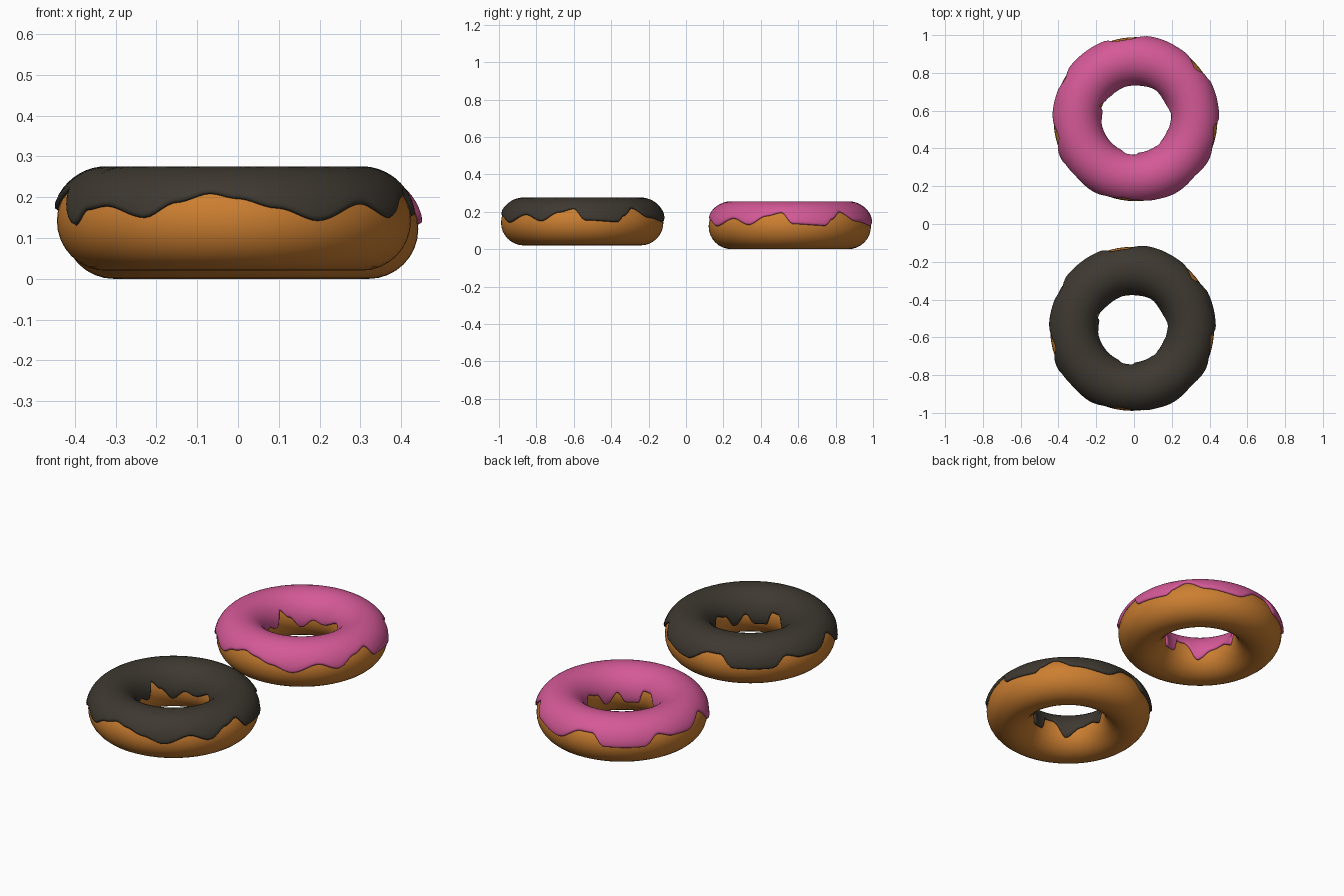
import bpy
import bmesh
from math import sin, cos, asin, pi, radians

cube = bpy.data.objects.get("Cube")
if cube:
    bpy.data.objects.remove(cube, do_unlink=True)

RING = 0.312      # radius of the ring's centre line
DOUGH = 0.122     # radius of the dough's cross-section
ICING = 0.134     # radius of the icing's cross-section
STEPS = 180       # slices around the ring
ARC = 20          # spans across the icing

# Icing edge as (degrees from the front, height in thousandths)
OUTER_EDGE = [(1, 180), (14, 155), (28, 122), (46, 166), (60, 130), (73, 180), (84, 200),
              (92, 135), (116, 125), (121, 160), (130, 203), (144, 150), (168, 126),
              (185, 190), (194, 190), (203, 125), (230, 122), (240, 180), (252, 155),
              (265, 150), (283, 200), (298, 110), (304, 150), (314, 160), (330, 130),
              (341, 170), (352, 193)]
INNER_EDGE = [(0, 165), (9, 90), (28, 85), (42, 142), (60, 80), (78, 150), (97, 170),
              (120, 120), (146, 160), (180, 115), (197, 130), (216, 85), (236, 150),
              (249, 192), (259, 105), (279, 135), (300, 120), (324, 70), (345, 165)]


def make_material(name, colour, roughness):
    mat = bpy.data.materials.new(name)
    mat.use_nodes = True
    mat.diffuse_color = (*colour, 1)
    shader = mat.node_tree.nodes["Principled BSDF"]
    shader.inputs["Base Color"].default_value = (*colour, 1)
    shader.inputs["Roughness"].default_value = roughness
    return mat


def edge_tilt(table, degrees):
    """Angle on the cross-section where the icing stops, eased between drips."""
    looped = table + [(table[0][0] + 360, table[0][1])]
    if degrees < table[0][0]:
        degrees += 360
    for (a, low), (b, high) in zip(looped, looped[1:]):
        if a <= degrees <= b:
            t = (degrees - a) / (b - a)
            t = t * t * (3 - 2 * t)
            height = (low + (high - low) * t) / 1000
            return asin((height - DOUGH) / ICING)


def icing_section(degrees):
    """Cross-section points (tilt, radius) from the outer lip over the top to the inner lip."""
    start = edge_tilt(OUTER_EDGE, degrees)
    end = pi - edge_tilt(INNER_EDGE, degrees)
    lip = [(0.05, DOUGH - 0.006), (0.0, DOUGH + 0.003), (0.03, ICING - 0.002)]
    points = [(start + t, r) for t, r in lip]
    first, last = start + 0.1, end - 0.1
    points += [(first + (last - first) * i / ARC, ICING) for i in range(ARC + 1)]
    points += [(end - t, r) for t, r in reversed(lip)]
    return points


def make_icing(name, centre, material):
    bm = bmesh.new()
    rings = []
    for step in range(STEPS):
        degrees = step * 360 / STEPS
        a = radians(degrees)
        ring = []
        for tilt, r in icing_section(degrees):
            reach = RING + r * cos(tilt)
            ring.append(bm.verts.new((reach * sin(a), -reach * cos(a), r * sin(tilt))))
        rings.append(ring)
    for here, there in zip(rings, rings[1:] + rings[:1]):
        for i in range(len(here) - 1):
            bm.faces.new((here[i], there[i], there[i + 1], here[i + 1]))
    bmesh.ops.recalc_face_normals(bm, faces=bm.faces)
    # The top of the shell must face up
    top = max(bm.faces, key=lambda f: f.calc_center_median().z)
    if top.normal.z < 0:
        bmesh.ops.reverse_faces(bm, faces=bm.faces)
    mesh = bpy.data.meshes.new(name)
    bm.to_mesh(mesh)
    bm.free()
    mesh.materials.append(material)
    mesh.shade_smooth()
    icing = bpy.data.objects.new(name, mesh)
    icing.location = centre
    bpy.context.collection.objects.link(icing)


def make_dough(name, centre, material):
    bpy.ops.mesh.primitive_torus_add(location=centre, major_radius=RING, minor_radius=DOUGH,
                                     major_segments=72, minor_segments=32)
    dough = bpy.context.object
    dough.name = name
    dough.data.materials.append(material)
    dough.data.shade_smooth()


dough_brown = make_material("dough_brown", (0.6, 0.21, 0.03), 0.6)
chocolate = make_material("chocolate_brown", (0.048, 0.04, 0.03), 0.4)
pink = make_material("strawberry_pink", (0.66, 0.1, 0.31), 0.4)

# Front ring sits a little higher than the back one
for flavour, material, centre in (
        ("chocolate", chocolate, (-0.01, -0.555, DOUGH + 0.02)),
        ("strawberry", pink, (0.008, 0.555, DOUGH))):
    make_dough(flavour + "_dough", centre, dough_brown)
    make_icing(flavour + "_icing", centre, material)
